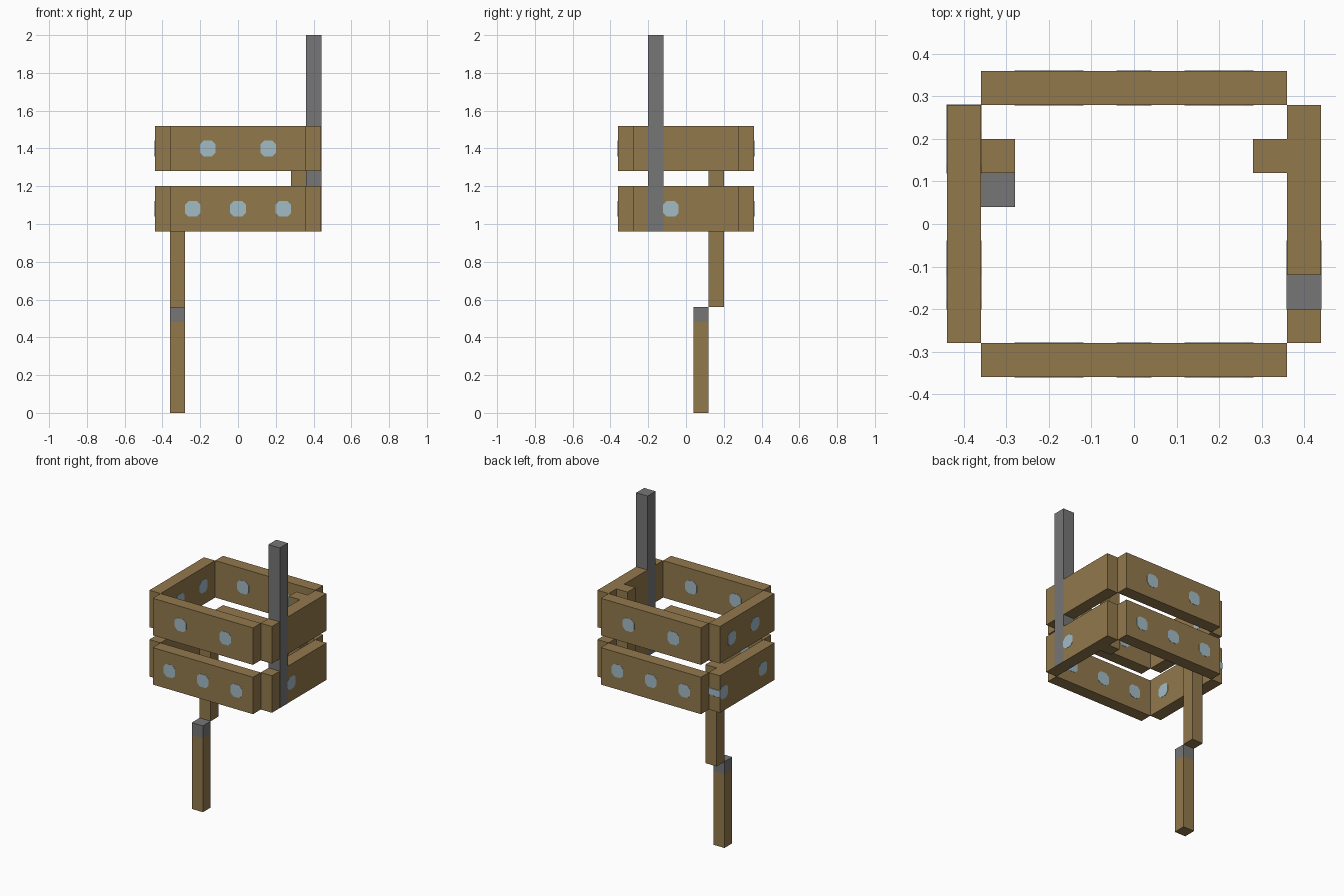
import bpy
import bmesh
import math
from mathutils import Matrix, Vector

if "Cube" in bpy.data.objects:
    bpy.data.objects.remove(bpy.data.objects["Cube"], do_unlink=True)


def material(name, colour):
    mat = bpy.data.materials.new(name)
    mat.use_nodes = True
    mat.diffuse_color = (*colour, 1)
    mat.node_tree.nodes["Principled BSDF"].inputs["Base Color"].default_value = (*colour, 1)
    return mat


WOOD = material("brown wood", (0.29, 0.19, 0.073))
IRON = material("dark grey metal", (0.18, 0.18, 0.18))
RIVET = material("pale blue metal", (0.36, 0.50, 0.56))
T = 0.08  # thickness of every board and post


def finish(name, bm, mat):
    mesh = bpy.data.meshes.new(name)
    bm.to_mesh(mesh)
    bm.free()
    mesh.materials.append(mat)
    obj = bpy.data.objects.new(name, mesh)
    bpy.context.collection.objects.link(obj)


def box(name, low, high, mat):
    low, high = Vector(low), Vector(high)
    bm = bmesh.new()
    place = Matrix.Translation((low + high) / 2) @ Matrix.Diagonal((*(high - low), 1))
    bmesh.ops.create_cube(bm, size=1, matrix=place)
    finish(name, bm, mat)


def post(name, x, y, bottom, top, mat, proud=0):
    r = T / 2 + proud
    box(name, (x - r, y - r, bottom), (x + r, y + r, top), mat)


def rivet(name, x, y, z, axis):
    # square pin with clipped corners, running right through the board
    bm = bmesh.new()
    bmesh.ops.create_cube(bm, size=T + 0.003)
    along = [e for e in bm.edges
             if abs((e.verts[0].co - e.verts[1].co)[axis]) > T / 2]
    bmesh.ops.bevel(bm, geom=along, offset=0.02, segments=1, affect='EDGES')
    bmesh.ops.translate(bm, verts=bm.verts, vec=(x, y, z))
    finish(name, bm, RIVET)


# Two rings of boards around the basket, with their rivets
rings = {
    "lower": (0.96, (-0.24, 0, 0.24), (-0.16, 0.24), (-0.08,)),
    "upper": (1.28, (-0.16, 0.16), (-0.08, 0.16), ()),
}
for level, (z, long_pins, right_pins, left_pins) in rings.items():
    top, middle = z + 0.24, z + 0.12
    for side, s in (("front", -1), ("back", 1)):
        y = s * 0.32
        box(f"{level}_{side}_board", (-0.36, y - T / 2, z), (0.36, y + T / 2, top), WOOD)
        for x in long_pins:
            rivet(f"{level}_{side}_rivet", x, y, middle, 1)
    for side, s, pins in (("right", -1, right_pins), ("left", 1, left_pins)):
        x = s * 0.40
        box(f"{level}_{side}_board", (x - T / 2, -0.28, z), (x + T / 2, 0.28, top), WOOD)
        for y in pins:
            rivet(f"{level}_{side}_rivet", x, y, middle, 0)

# Uprights: the tall metal pole, inner brace and stepped leg
post("metal_pole", 0.40, -0.16, 0.96, 2.0, IRON, 0.001)
post("inner_brace", 0.32, 0.16, 0.96, 1.52, WOOD)
post("upper_leg", -0.32, 0.16, 0.56, 1.2, WOOD)
post("leg_cap", -0.32, 0.08, 0.48, 0.56, IRON)
post("lower_leg", -0.32, 0.08, 0, 0.48, WOOD)
